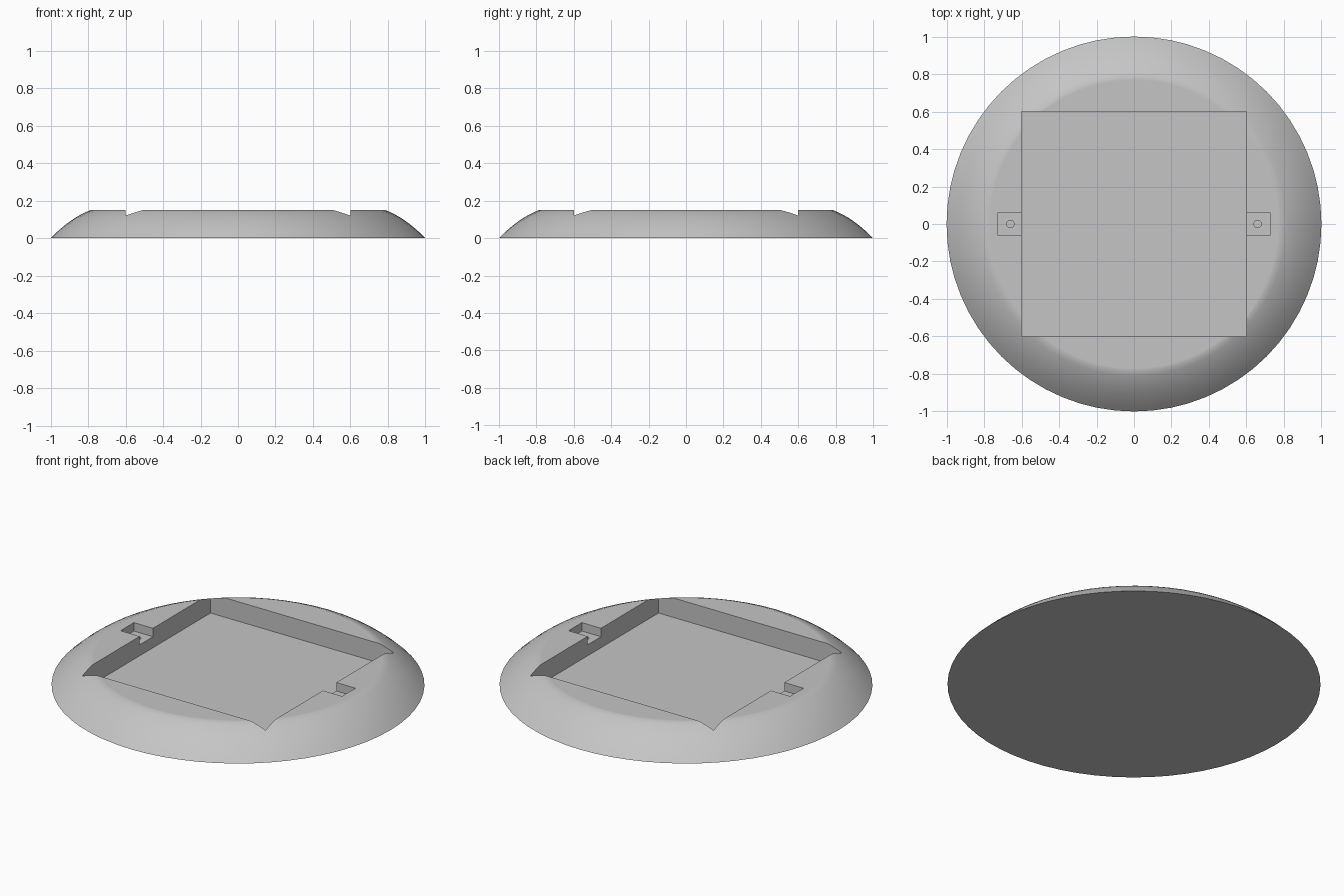
import bpy
import bmesh
import math

cube = bpy.data.objects.get("Cube")
if cube:
    bpy.data.objects.remove(cube, do_unlink=True)

grey = bpy.data.materials.new("light_grey")
COLOR = (0.56, 0.56, 0.56, 1)
grey.diffuse_color = COLOR
grey.use_nodes = True
grey.node_tree.nodes["Principled BSDF"].inputs["Base Color"].default_value = COLOR

TOP, FLAT_R, FLOOR, TAB_FLOOR = 0.15, 0.785, 0.035, 0.10
SEGMENTS, STEPS = 64, 8


def add_object(name, bm):
    mesh = bpy.data.meshes.new(name)
    bmesh.ops.recalc_face_normals(bm, faces=bm.faces)
    bm.to_mesh(mesh)
    bm.free()
    obj = bpy.data.objects.new(name, mesh)
    bpy.context.collection.objects.link(obj)
    mesh.materials.append(grey)
    return obj


def box_cutter(name, x, size, floor):
    bpy.ops.mesh.primitive_cube_add(size=1, location=(x, 0, floor + 0.2))
    obj = bpy.context.object
    obj.name = name
    obj.scale = (size[0], size[1], 0.4)
    return obj


# Round base with a curved shoulder and a flat top
bm = bmesh.new()
rings = []
for i in range(STEPS + 1):
    u = (1 - FLAT_R) * i / STEPS
    rings.append((1 - u, 1.024 * u - 1.516 * u * u))
rings[-1] = (FLAT_R, TOP)
rings.append((FLAT_R - 0.015, TOP))
loops = []
for r, z in rings:
    loops.append([bm.verts.new((r * math.cos(a), r * math.sin(a), z))
                  for a in (math.tau * k / SEGMENTS for k in range(SEGMENTS))])
for low, high in zip(loops, loops[1:]):
    for k in range(SEGMENTS):
        n = (k + 1) % SEGMENTS
        bm.faces.new((low[k], low[n], high[n], high[k]))
bm.faces.new(loops[0])
bm.faces.new(loops[-1])
base = add_object("round_base", bm)

# Square recess, two side notches and their small peg holes
cutters = [box_cutter("recess_cutter", 0, (1.2, 1.2), FLOOR)]
for side, x in (("left", 1), ("right", -1)):
    cutters.append(box_cutter(side + "_notch_cutter", x * 0.6575, (0.135, 0.125), TAB_FLOOR))
    bpy.ops.mesh.primitive_cylinder_add(vertices=24, radius=0.02, depth=0.2,
                                        location=(x * 0.66, 0, FLOOR + 0.1))
    bpy.context.object.name = side + "_peg_hole_cutter"
    cutters.append(bpy.context.object)

bpy.ops.object.select_all(action="DESELECT")
base.select_set(True)
bpy.context.view_layer.objects.active = base
for cutter in cutters:
    mod = base.modifiers.new(cutter.name, "BOOLEAN")
    mod.operation = "DIFFERENCE"
    mod.solver = "EXACT"
    mod.object = cutter
    bpy.ops.object.modifier_apply(modifier=mod.name)
for cutter in cutters:
    bpy.data.objects.remove(cutter, do_unlink=True)

bpy.ops.object.shade_smooth_by_angle(angle=math.radians(30))
